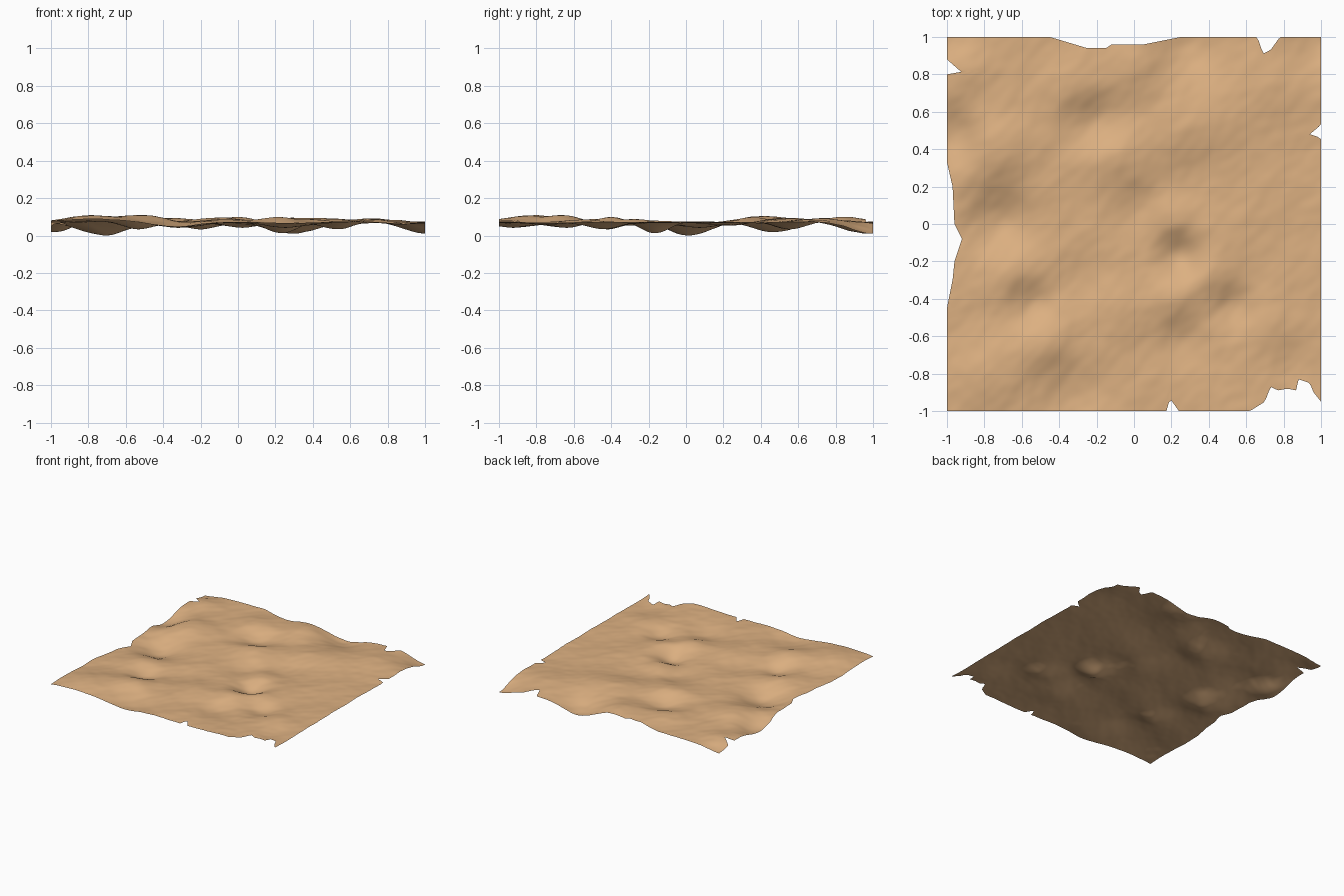
import bpy
import bmesh
from math import exp
from mathutils import Vector, noise

default_cube = bpy.data.objects.get("Cube")
if default_cube:
    bpy.data.objects.remove(default_cube, do_unlink=True)

CELLS = 150
BASE = 0.076
FALLOFF = 0.3

# Hills and hollows: centre x, centre y, rise and radius, in hundredths
mounds = [
    (-74, 42, 4, 18), (-72, 2, -7, 17), (-97, 47, -6, 15),
    (-88, 84, 2, 13), (-34, 74, 3, 16), (-20, 55, -5, 14),
    (2, 84, 3, 14), (-10, 36, 3, 17), (2, 8, -3, 16),
    (28, 22, -2, 17), (20, 3, 2, 11), (24, -17, -6, 12),
    (22, -41, 3, 13), (26, -64, -3, 15), (40, -26, 2, 11),
    (54, -44, -4, 12), (-70, -26, 2, 14), (-54, -43, -4, 12),
    (-50, -64, 4, 15), (-78, -82, 4, 20), (-32, -90, -3, 16),
    (-10, -45, 2, 15), (-28, -30, -2, 13), (72, -54, 2, 14),
    (86, -74, -1, 12), (26, 50, 2, 16), (48, 56, 2, 16),
    (30, 97, -6, 17), (74, 72, 2, 15), (100, 100, -6, 15),
    (-100, 100, -3, 15),
]

# Torn borders: position along the side and depth of the tear, in hundredths
left_tear = [(-45, 0), (-30, 3), (-20, 4), (-8, 8), (0, 4), (20, 3), (33, 0),
             (80, 0), (81, 8), (88, 0)]
right_tear = [(46, 0), (48, 6), (53, 0)]
front_tear = [(18, 0), (19, 7), (24, 0), (62, 0), (70, 5), (73, 13), (77, 11),
              (82, 12), (87, 11), (88, 17), (94, 15), (96, 10), (100, 5)]
back_tear = [(-45, 0), (-35, 3), (-25, 6), (-15, 6), (-12, 4), (5, 4), (25, 0),
             (66, 0), (69, 9), (73, 7), (78, 0)]


def tear_depth(profile, position):
    """Depth of a torn border at a position along its side."""
    position *= 100
    for (start, low), (end, high) in zip(profile, profile[1:]):
        if start <= position <= end:
            return (low + (high - low) * (position - start) / (end - start)) / 100
    return 0.0


def near_border(value):
    """Rises from nothing inside the sheet to one at its border."""
    return max(0.0, 1 - (1 - value) / FALLOFF)


def ground_height(x, y):
    """Broad mounds plus fine ripples running along the diagonal."""
    height = BASE
    for cx, cy, rise, radius in mounds:
        distance = ((x - cx / 100) ** 2 + (y - cy / 100) ** 2) * 10000
        height += rise / 100 * exp(-distance / radius ** 2)
    along, across = x + y, y - x
    height += 0.006 * noise.noise(Vector((along * 1.5, across * 2.8, 3)))
    height += 0.004 * noise.noise(Vector((along * 4, across * 7, 8)))
    height += 0.002 * noise.noise(Vector((along * 9, across * 14, 5)))
    return height


# Terrain sheet: a fine grid drawn in at the tears and raised to the ground
bm = bmesh.new()
bmesh.ops.create_grid(bm, x_segments=CELLS, y_segments=CELLS, size=1)
for vert in bm.verts:
    u, v = vert.co.x, vert.co.y
    x = u + near_border(-u) * tear_depth(left_tear, v)
    x -= near_border(u) * tear_depth(right_tear, v)
    y = v + near_border(-v) * tear_depth(front_tear, u)
    y -= near_border(v) * tear_depth(back_tear, u)
    vert.co = (x, y, ground_height(x, y))

# Rest the lowest hollow on the floor
lowest = min(vert.co.z for vert in bm.verts)
bmesh.ops.translate(bm, verts=bm.verts, vec=(0, 0, -lowest))
for face in bm.faces:
    face.smooth = True

mesh = bpy.data.meshes.new("terrain_sheet")
bm.to_mesh(mesh)
bm.free()
terrain = bpy.data.objects.new("terrain_sheet", mesh)
bpy.context.collection.objects.link(terrain)

# Sand colour
sand = bpy.data.materials.new("sand")
sand.use_nodes = True
colour = (0.72, 0.435, 0.22, 1)
sand.diffuse_color = colour
sand.node_tree.nodes["Principled BSDF"].inputs["Base Color"].default_value = colour
mesh.materials.append(sand)
